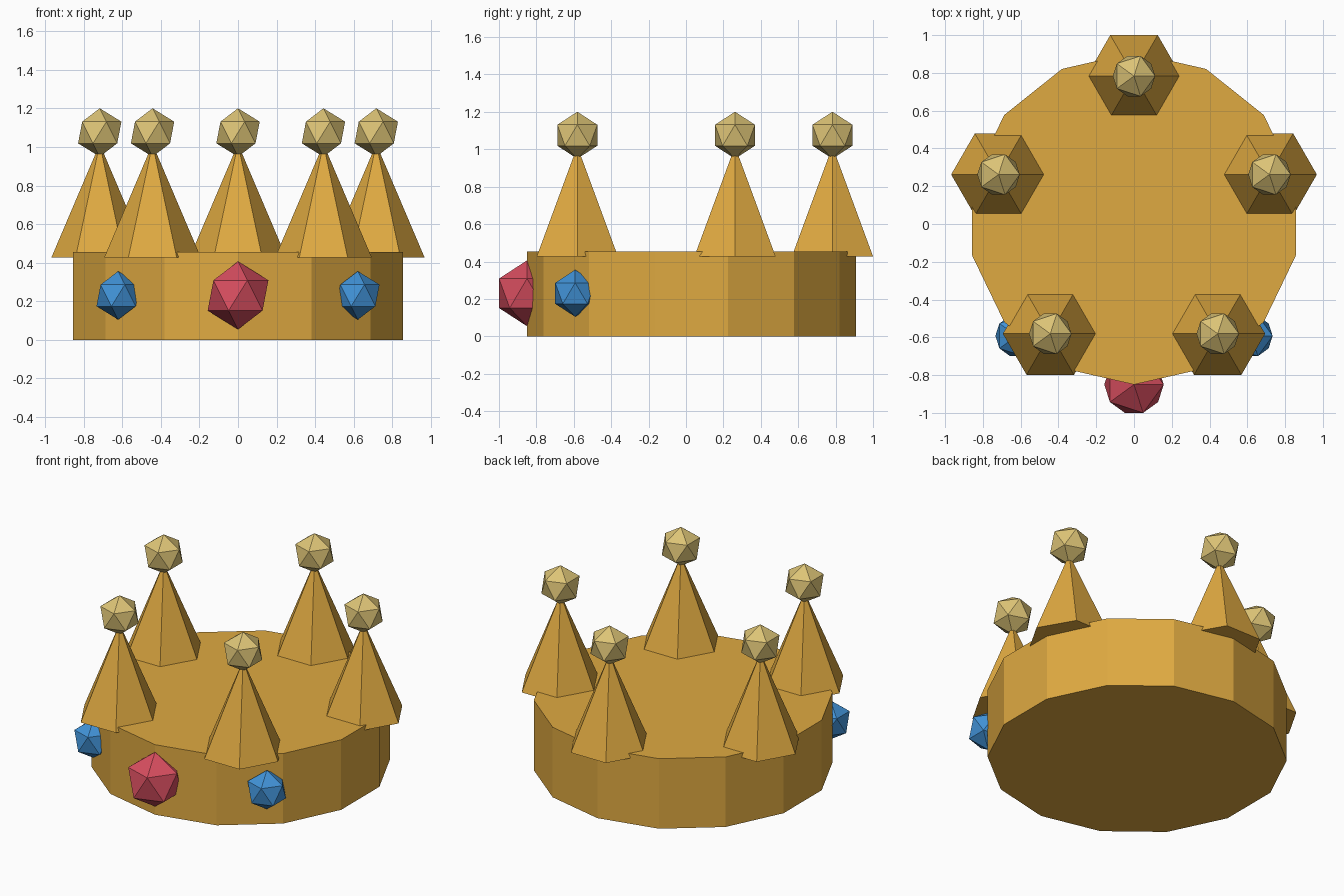
import bpy, bmesh, math
from mathutils import Matrix

if "Cube" in bpy.data.objects:
    bpy.data.objects.remove(bpy.data.objects["Cube"])

CY = 0.029        # centre of the crown ring in y
BAND_R = 0.879
SPIKE_RING = 0.754


def material(name, rgb):
    m = bpy.data.materials.new(name)
    m.diffuse_color = (*rgb, 1.0)
    m.use_nodes = True
    m.node_tree.nodes["Principled BSDF"].inputs["Base Color"].default_value = m.diffuse_color
    return m


gold = material("gold", (0.74, 0.40, 0.053))
pale_gold = material("pale gold", (0.72, 0.55, 0.18))
red = material("ruby red", (0.68, 0.075, 0.115))
blue = material("sapphire blue", (0.053, 0.29, 0.68))


def finish(bm, name, mat, loc):
    bmesh.ops.recalc_face_normals(bm, faces=bm.faces)
    me = bpy.data.meshes.new(name)
    bm.to_mesh(me)
    bm.free()
    me.materials.append(mat)
    ob = bpy.data.objects.new(name, me)
    ob.location = loc
    bpy.context.collection.objects.link(ob)
    return ob


def ring_point(radius, degrees, z):
    a = math.radians(degrees)
    return (radius * math.cos(a), CY + radius * math.sin(a), z)


def solid(name, sides, radius, height, start, mat, loc, pointed=False):
    """Closed prism or pyramid standing on loc, first corner at angle start."""
    bm = bmesh.new()
    angles = [math.radians(start) + math.tau * i / sides for i in range(sides)]
    base = [bm.verts.new((radius * math.cos(a), radius * math.sin(a), 0)) for a in angles]
    bottom = bm.faces.new(base)
    if pointed:
        tip = bm.verts.new((0, 0, height))
        for i in range(sides):
            bm.faces.new((base[i], base[(i + 1) % sides], tip))
    else:
        top = [bm.verts.new((v.co.x, v.co.y, height)) for v in base]
        bm.faces.new(top)
        for i in range(sides):
            j = (i + 1) % sides
            bm.faces.new((base[i], base[j], top[j], top[i]))
    return finish(bm, name, mat, loc)


def gem(name, radius, mat, loc):
    bm = bmesh.new()
    bmesh.ops.create_icosphere(bm, subdivisions=1, radius=radius, matrix=Matrix())
    return finish(bm, name, mat, loc)


# Solid fourteen-sided band
solid("band", 14, BAND_R, 0.454, 90, gold, (0, CY, 0))

# Five six-sided spikes, each topped with a faceted ball
for i in range(5):
    angle = 90 + 72 * i
    solid(f"spike_{i + 1}", 6, 0.251, 0.59, 0, gold,
          ring_point(SPIKE_RING, angle, 0.426), pointed=True)
    gem(f"spike_ball_{i + 1}", 0.1256, pale_gold, ring_point(SPIKE_RING, angle, 1.075))

# Front jewels: large red one in the middle, a blue one on each side
gem("front_jewel", 0.176, red, ring_point(BAND_R, -90, 0.23))
gem("left_jewel", 0.1256, blue, ring_point(BAND_R, -135, 0.23))
gem("right_jewel", 0.1256, blue, ring_point(BAND_R, -45, 0.23))
